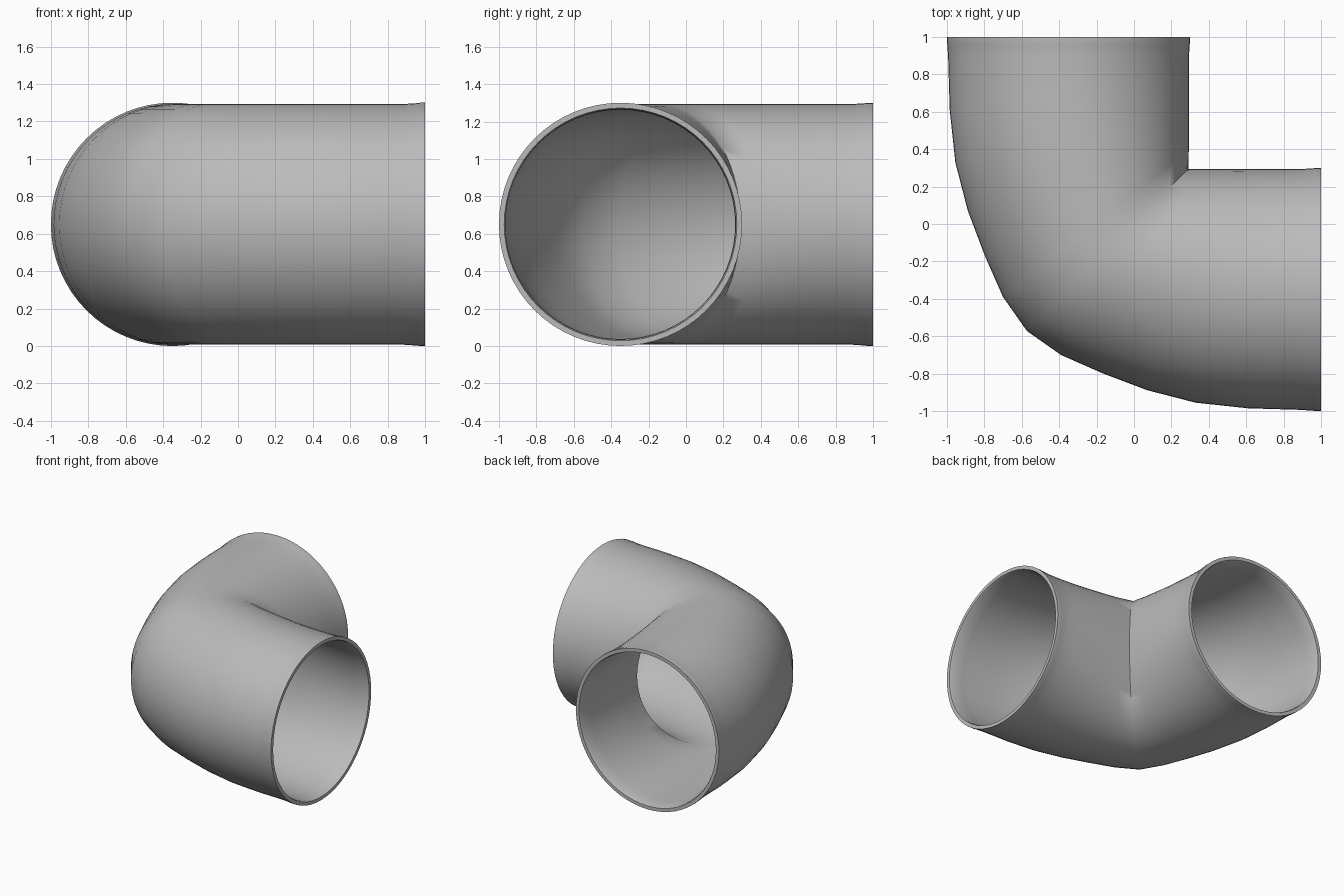
import bpy, bmesh, math
from mathutils import Vector

if "Cube" in bpy.data.objects:
    bpy.data.objects.remove(bpy.data.objects["Cube"])

SEG = 64          # points around the pipe
AXIS = -0.35      # pipe axis offset of both legs
ZC = 0.65         # axis height
R = 0.643         # pipe radius
WALL = 0.03

# Bend stations of the +x leg: heel (outer) x, y and throat (inner) x
BEND = [(-0.572, -0.572, 0.29), (-0.39, -0.70, 0.40), (-0.17, -0.797, 0.51),
        (0.07, -0.888, 0.62), (0.33, -0.955, 0.73), (0.61, -0.985, 0.81)]
# Socket end: x, radius
END_OUT = [(0.885, 0.643), (0.96, 0.648), (0.972, 0.650), (1.0, 0.650)]
END_IN = [(1.0, 0.622), (0.985, 0.616), (0.885, 0.613)]

def station(heel, throat, height):
    return Vector(heel), Vector(throat), height

def end(x, r):
    return station((x, AXIS - r), (x, AXIS + r), r)

def bend(wall):
    out = []
    for hx, hy, tx in BEND:
        heel, throat = Vector((hx, hy)), Vector((tx, AXIS + R))
        d = (throat - heel) * (wall / (throat.y - heel.y))
        out.append(station(heel + d, throat - d, R - wall))
    return out

def swap(s):
    """Reflect a station across the x = y plane."""
    return s[0].yx, s[1].yx, s[2]

def both_legs(half):
    """Full run from the +y mouth through the bend to the +x mouth."""
    return [swap(s) for s in reversed(half[1:])] + half

outer = both_legs(bend(0) + [end(*e) for e in END_OUT])
inner = both_legs(bend(WALL) + [end(*e) for e in reversed(END_IN)])
loop = outer + inner[::-1]     # closed circuit: skin, rim, bore, rim

# Elbow: elliptical rings lofted around the circuit
bm = bmesh.new()
rings = []
for heel, throat, h in loop:
    mid, half = (heel + throat) / 2, (throat - heel) / 2
    ring = []
    for i in range(SEG):
        a = 2 * math.pi * i / SEG
        p = mid + half * math.cos(a)
        ring.append(bm.verts.new((p.x, p.y, ZC + h * math.sin(a))))
    rings.append(ring)
for k, r0 in enumerate(rings):
    r1 = rings[(k + 1) % len(rings)]
    for i in range(SEG):
        j = (i + 1) % SEG
        bm.faces.new((r0[i], r0[j], r1[j], r1[i]))
bmesh.ops.recalc_face_normals(bm, faces=bm.faces)

mesh = bpy.data.meshes.new("pipe_elbow")
bm.to_mesh(mesh)
bm.free()
obj = bpy.data.objects.new("pipe_elbow", mesh)
bpy.context.collection.objects.link(obj)

grey = bpy.data.materials.new("light grey")
grey.diffuse_color = (0.5, 0.5, 0.5, 1)
grey.use_nodes = True
grey.node_tree.nodes["Principled BSDF"].inputs["Base Color"].default_value = grey.diffuse_color
mesh.materials.append(grey)

# Smooth skin, crisp rim edges and throat crease
bpy.context.view_layer.objects.active = obj
obj.select_set(True)
bpy.ops.object.shade_smooth_by_angle(angle=math.radians(60))
